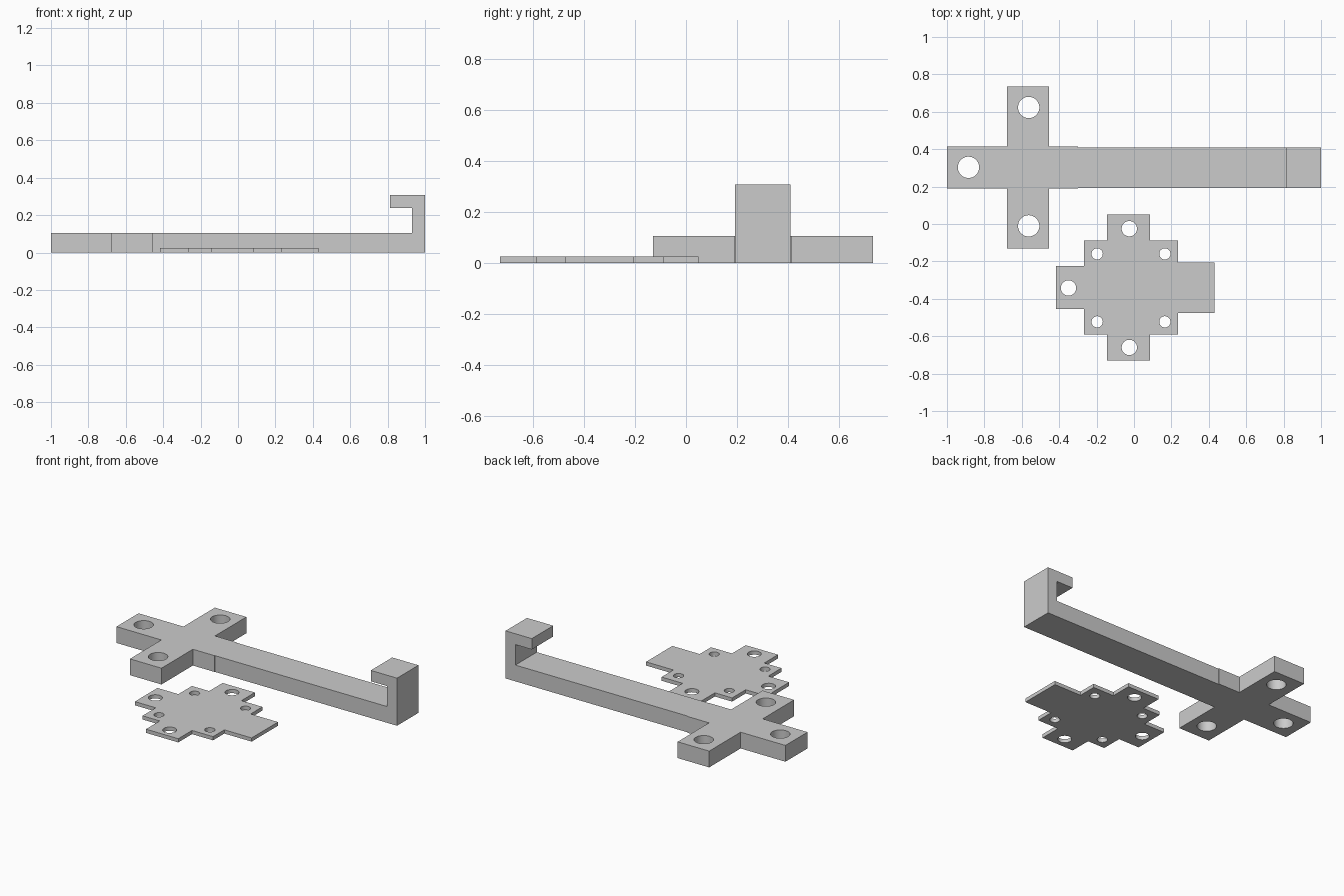
import bpy
from math import sin, cos, tau, radians

cube = bpy.data.objects.get("Cube")
if cube:
    bpy.data.objects.remove(cube)

grey = bpy.data.materials.new("plain grey")
grey.use_nodes = True
COLOUR = (0.6, 0.6, 0.6, 1)
grey.diffuse_color = COLOUR
grey.node_tree.nodes["Principled BSDF"].inputs["Base Color"].default_value = COLOUR


def circle(x, y, r, n=48):
    return [(x + r * cos(tau * i / n), y + r * sin(tau * i / n)) for i in range(n)]


def slab(name, outline, depth, holes=(), location=(0, 0, 0), rotation=(0, 0, 0)):
    """Fill an outline with round holes, extrude it upward and turn it into a mesh."""
    curve = bpy.data.curves.new(name, "CURVE")
    curve.dimensions = "2D"
    curve.fill_mode = "BOTH"
    curve.extrude = depth / 2
    for loop in [outline] + [circle(*h) for h in holes]:
        spline = curve.splines.new("POLY")
        spline.points.add(len(loop) - 1)
        for point, (x, y) in zip(spline.points, loop):
            point.co = (x, y, 0, 1)
        spline.use_cyclic_u = True
    obj = bpy.data.objects.new(name, curve)
    bpy.context.collection.objects.link(obj)
    obj.location, obj.rotation_euler = location, rotation
    bpy.ops.object.select_all(action="DESELECT")
    obj.select_set(True)
    bpy.context.view_layer.objects.active = obj
    bpy.ops.object.convert(target="MESH")
    # Weld the caps to the walls and face everything outward
    bpy.ops.object.mode_set(mode="EDIT")
    bpy.ops.mesh.select_all(action="SELECT")
    bpy.ops.mesh.remove_doubles(threshold=0.0001)
    bpy.ops.mesh.normals_make_consistent(inside=False)
    bpy.ops.object.mode_set(mode="OBJECT")
    bpy.ops.object.shade_smooth_by_angle(angle=radians(30))
    obj.data.materials.clear()
    obj.data.materials.append(grey)
    return obj


def cross(body_x, body_y, left, right, bar_x, bar_y):
    """Outline of a bar with an upright bar across it; left and right are (x, y0, y1)."""
    pass


# Cross-shaped mount with three bolt holes and a short stub for the arm
THICK = 0.105
L, R, B, T = -0.68, -0.455, 0.19, 0.415
mount = [(-1, B), (L, B), (L, -0.13), (R, -0.13), (R, B), (-0.3, B),
         (-0.3, T), (R, T), (R, 0.735), (L, 0.735), (L, T), (-1, T)]
slab("cross_mount", mount, THICK,
     [(-0.885, 0.303, 0.057), (-0.563, 0.623, 0.057), (-0.563, -0.01, 0.057)],
     location=(0, 0, THICK / 2))

# Long arm ending in an upturned hook, drawn from the side
WIDTH = 0.218
arm = [(-0.3, 0), (1, 0), (1, 0.307), (0.813, 0.307), (0.813, 0.237),
       (0.93, 0.237), (0.93, THICK), (-0.3, THICK)]
slab("hooked_arm", arm, WIDTH, location=(0, 0.301, 0), rotation=(radians(90), 0, 0))

# Thin stepped cover plate with large edge holes and small corner holes
THIN = 0.024
x0, x1, y0, y1 = -0.268, 0.235, -0.59, -0.087
plate = [(-0.145, -0.73), (0.085, -0.73), (0.085, y0), (x1, y0), (x1, -0.475),
         (0.43, -0.475), (0.43, -0.207), (x1, -0.207), (x1, y1), (0.085, y1),
         (0.085, 0.05), (-0.145, 0.05), (-0.145, y1), (x0, y1), (x0, -0.225),
         (-0.417, -0.225), (-0.417, -0.455), (x0, -0.455), (x0, y0), (-0.145, y0)]
large = [(-0.025, -0.025, 0.041), (-0.35, -0.342, 0.041), (-0.025, -0.66, 0.041)]
small = [(x, y, 0.03) for x in (-0.197, 0.165) for y in (-0.16, -0.523)]
slab("cover_plate", plate, THIN, large + small, location=(0, 0, THIN / 2))
